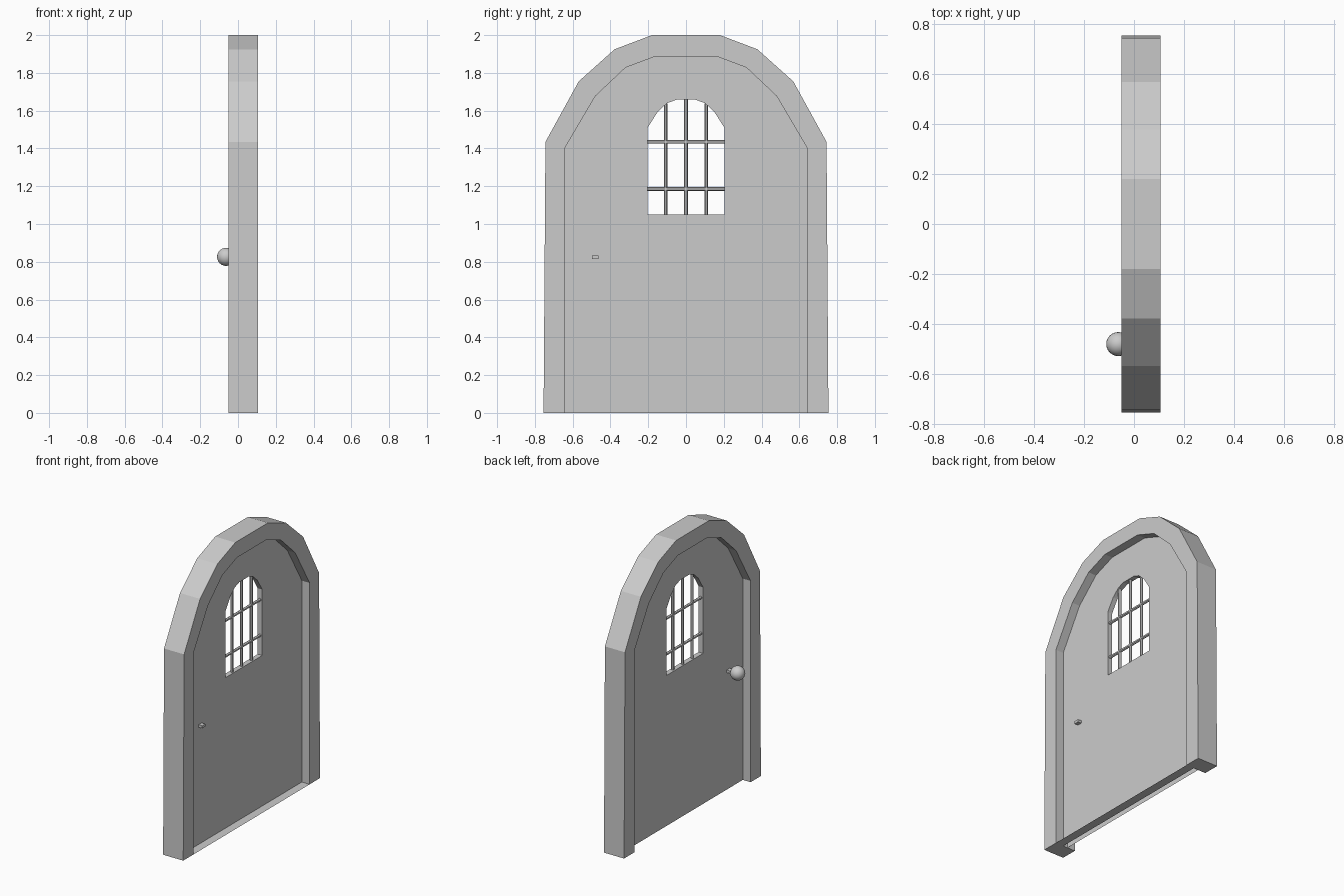
import bpy, bmesh
from mathutils import Matrix, Vector

if "Cube" in bpy.data.objects:
    bpy.data.objects.remove(bpy.data.objects["Cube"])

DOOR_X = (0.01, 0.045)
FRAME_X = (-0.05, 0.105)


def finish(name, bm):
    bmesh.ops.recalc_face_normals(bm, faces=bm.faces)
    mesh = bpy.data.meshes.new(name)
    bm.to_mesh(mesh)
    bm.free()
    obj = bpy.data.objects.new(name, mesh)
    bpy.context.collection.objects.link(obj)
    return obj


def mirrored(half):
    """Complete a symmetric outline from its right half, bottom to top."""
    return half + [(-y, z) for y, z in reversed(half)]


def ring(name, outer, inner, xs, closed, outer_wall=True):
    """Band between two outlines, extruded along x; open bands get end caps."""
    bm = bmesh.new()
    x0, x1 = xs
    loops = [[bm.verts.new((x, y, z)) for y, z in path]
             for x, path in ((x0, outer), (x1, outer), (x1, inner), (x0, inner))]
    n = len(outer)
    for i in range(n if closed else n - 1):
        j = (i + 1) % n
        for k in range(4):
            if k == 0 and not outer_wall:
                continue
            a, b = loops[k], loops[(k + 1) % 4]
            bm.faces.new((a[i], a[j], b[j], b[i]))
    if not closed:
        for i in (0, n - 1):
            bm.faces.new([loop[i] for loop in loops])
    return finish(name, bm)


def bar(name, start, end, radius=0.01, sides=6):
    a, b = Vector(start), Vector(end)
    bm = bmesh.new()
    rot = (b - a).to_track_quat('Z', 'Y').to_matrix().to_4x4()
    bmesh.ops.create_cone(bm, cap_ends=True, segments=sides, radius1=radius,
                          radius2=radius, depth=(b - a).length,
                          matrix=Matrix.Translation((a + b) / 2) @ rot)
    return finish(name, bm)


# Arched outlines in the y-z plane
outer = mirrored([(0.754, 0), (0.744, 1.435), (0.568, 1.755), (0.378, 1.925), (0.18, 2.0)])
inner = mirrored([(0.64, 0), (0.64, 1.405), (0.48, 1.677), (0.32, 1.828), (0.16, 1.888)])
window = mirrored([(0.203, 1.05), (0.203, 1.51), (0.15, 1.594), (0.1, 1.64), (0.05, 1.658)])

# Frame and door panel with its arched window
ring("frame", outer, inner, FRAME_X, closed=False)
ring("door", inner, window, DOOR_X, closed=True, outer_wall=False)

# Flat threshold on one side of the door
bm = bmesh.new()
bm.faces.new([bm.verts.new(p) for p in ((DOOR_X[1], -0.64, 0), (FRAME_X[1], -0.64, 0),
                                        (FRAME_X[1], 0.64, 0), (DOOR_X[1], 0.64, 0))])
finish("threshold", bm)

# Window bars
mid = sum(DOOR_X) / 2
for i, (y, top) in enumerate(((-0.107, 1.637), (0, 1.66), (0.107, 1.637))):
    bar(f"vertical_bar_{i + 1}", (mid, y, 1.05), (mid, y, top))
for i, z in enumerate((1.186, 1.435)):
    bar(f"horizontal_bar_{i + 1}", (mid, -0.207, z), (mid, 0.207, z))

# Latch spindle through the door
bm = bmesh.new()
bmesh.ops.create_cube(bm, size=1, matrix=Matrix.Translation((0.007, -0.48, 0.825))
                      @ Matrix.Diagonal((0.13, 0.034, 0.018, 1)))
finish("latch_spindle", bm)

# Round knob
bm = bmesh.new()
bmesh.ops.create_uvsphere(bm, u_segments=24, v_segments=12, radius=0.048,
                          matrix=Matrix.Translation((-0.063, -0.48, 0.826)))
for f in bm.faces:
    f.smooth = True
finish("knob", bm)
